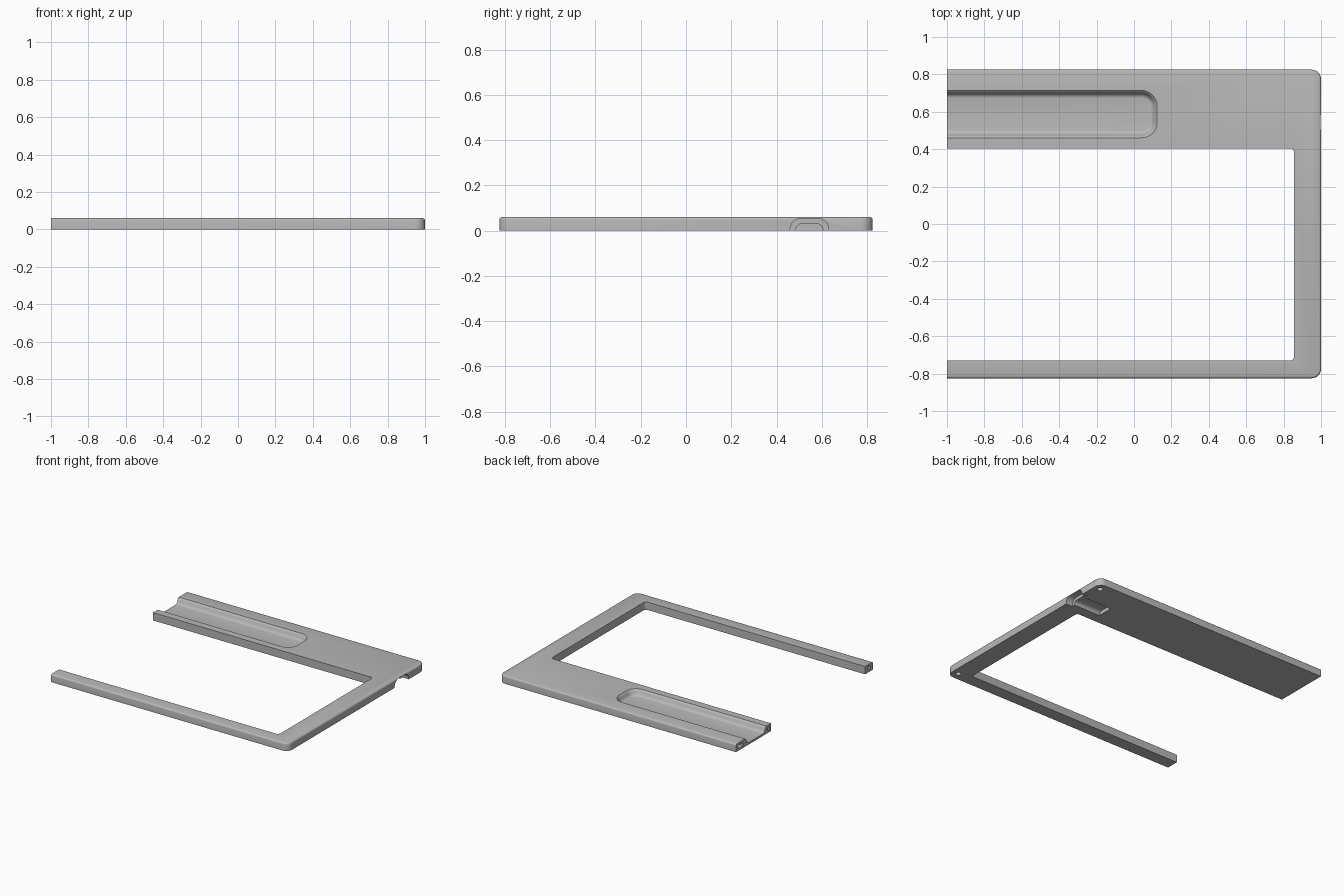
import bpy, bmesh
from math import sin, cos, pi, radians

if "Cube" in bpy.data.objects:
    bpy.data.objects.remove(bpy.data.objects["Cube"], do_unlink=True)

grey = bpy.data.materials.new("plain grey")
grey.use_nodes = True
colour = (0.48, 0.48, 0.48, 1)
grey.diffuse_color = colour
grey.node_tree.nodes["Principled BSDF"].inputs["Base Color"].default_value = colour

HEIGHT, END = 0.06, -1.0


def loft(name, rings):
    """Closed solid through rings of equal point count."""
    bm = bmesh.new()
    loops = [[bm.verts.new(p) for p in ring] for ring in rings]
    for a, b in zip(loops, loops[1:]):
        for i in range(len(a)):
            j = (i + 1) % len(a)
            bm.faces.new((a[i], a[j], b[j], b[i]))
    bm.faces.new(loops[0][::-1])
    bm.faces.new(loops[-1])
    bmesh.ops.recalc_face_normals(bm, faces=bm.faces)
    mesh = bpy.data.meshes.new(name)
    bm.to_mesh(mesh)
    bm.free()
    mesh.materials.append(grey)
    obj = bpy.data.objects.new(name, mesh)
    bpy.context.collection.objects.link(obj)
    return obj


def arc(cx, cy, r, start, steps=8):
    """Quarter turn counter-clockwise."""
    return [(cx + r * cos(start + pi / 2 * i / steps),
             cy + r * sin(start + pi / 2 * i / steps)) for i in range(steps + 1)]


def slab(name, x0, x1, y0, y1, radius, levels):
    """Plate square at its left end and rounded at the other; levels are (z, inset)."""
    rings = []
    for z, inset in levels:
        r = max(radius - inset, 0.005)
        a, b, c = x1 - inset, y0 + inset, y1 - inset
        outline = [(x0, b)] + arc(a - r, b + r, r, -pi / 2)
        outline += arc(a - r, c - r, r, 0) + [(x0, c)]
        rings.append([(x, y, z) for x, y in outline])
    return loft(name, rings)


def arch(name, y, stations):
    """Round-shouldered tunnel along x; stations are (x, half width, height)."""
    rings = []
    for x, w, h in stations:
        r = h * 0.9
        outline = [(y + w, -0.02)] + arc(y + w - r, h - r, r, 0)
        outline += arc(y - w + r, h - r, r, pi / 2) + [(y - w, -0.02)]
        rings.append([(x, p, z) for p, z in outline])
    return loft(name, rings)


def cylinder(name, x, y, z, r, depth):
    rings = []
    for h in (z, z + depth):
        rings.append([(x + r * cos(pi * i / 12), y + r * sin(pi * i / 12), h)
                      for i in range(24)])
    return loft(name, rings)


def end_socket(name, y, width):
    """Rectangular socket sunk into the open end of an arm."""
    w = width / 2
    return loft(name, [[(x, y - w, 0.017), (x, y + w, 0.017),
                        (x, y + w, 0.043), (x, y - w, 0.043)]
                       for x in (END - 0.05, END + 0.1)])


# Frame plate with softly rounded upper rim
frame = slab("frame", END, 1, -0.825, 0.825, 0.05,
             [(0, 0), (0.048, 0), (0.054, 0.0016), (0.0584, 0.006), (HEIGHT, 0.012)])

cutters = [
    # Large window, open on one side
    slab("window_cutter", END - 0.1, 0.855, -0.73, 0.405, 0.02,
         [(-0.05, 0), (0.1, 0)]),
    # Long tray with curved walls
    slab("tray_cutter", END - 0.1, 0.125, 0.46, 0.715, 0.085,
         [(0.016, 0.042), (0.018, 0.032), (0.023, 0.025), (0.031, 0.019),
          (0.045, 0.014), (0.053, 0.009), (0.058, 0.003), (0.061, 0), (0.1, 0)]),
    # Stepped cable outlet in the side edge
    arch("outlet_cutter", 0.545, [(1.05, 0.085, 0.054), (0.945, 0.085, 0.054)]),
    arch("channel_cutter", 0.545, [(1.04, 0.06, 0.03), (0.72, 0.06, 0.03)]),
    # Sockets in the arm ends
    end_socket("back_socket_cutter", 0.772, 0.06),
    end_socket("middle_socket_cutter", 0.433, 0.026),
    end_socket("front_socket_cutter", -0.778, 0.035),
]
# Underside corner holes
for side in (-1, 1):
    cutters.append(cylinder("hole_cutter", 0.95, side * 0.765, -0.02, 0.02, 0.055))

for cutter in cutters:
    cutter.hide_render = True
    mod = frame.modifiers.new(cutter.name, "BOOLEAN")
    mod.operation = "DIFFERENCE"
    mod.solver = "EXACT"
    mod.object = cutter

# Bake the cuts and discard the cutters
bpy.context.view_layer.update()
graph = bpy.context.evaluated_depsgraph_get()
baked = bpy.data.meshes.new_from_object(frame.evaluated_get(graph))
frame.modifiers.clear()
frame.data = baked
for cutter in cutters:
    bpy.data.objects.remove(cutter, do_unlink=True)

bpy.ops.object.select_all(action="DESELECT")
frame.select_set(True)
bpy.context.view_layer.objects.active = frame
bpy.ops.object.shade_smooth_by_angle(angle=radians(35))
